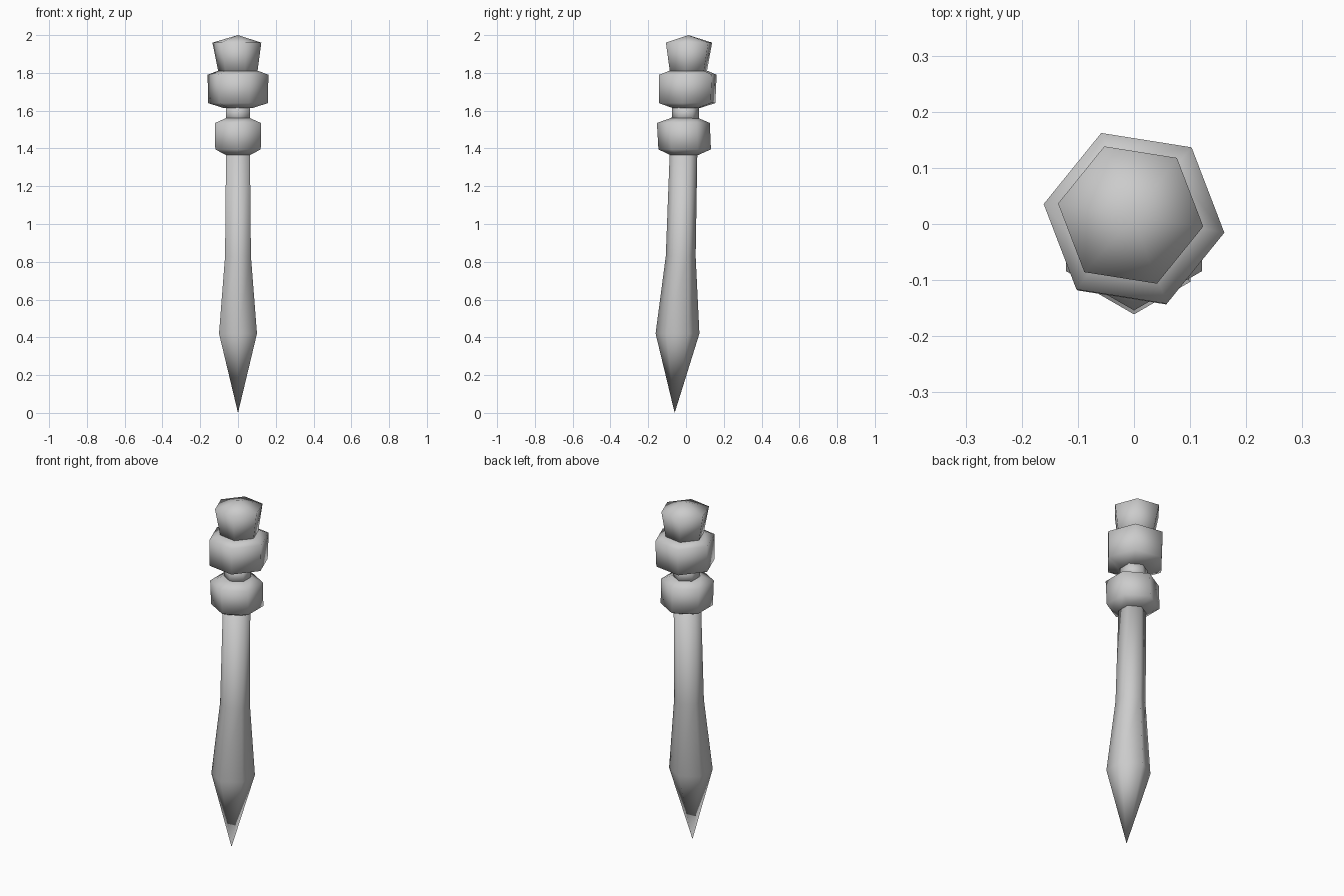
import bpy, bmesh
from math import cos, sin, pi, radians

old = bpy.data.objects.get("Cube")
if old:
    bpy.data.objects.remove(old, do_unlink=True)

grey = bpy.data.materials.new("plain grey")
grey.use_nodes = True
colour = (0.6, 0.6, 0.6, 1.0)
grey.diffuse_color = colour
grey.node_tree.nodes["Principled BSDF"].inputs["Base Color"].default_value = colour


def six_sided(name, levels, turn):
    """Loft hexagons through levels of (radius, x, y, z); zero radius is a point."""
    bm = bmesh.new()
    rings = []
    for r, x, y, z in levels:
        if r == 0:
            rings.append([bm.verts.new((x, y, z))] * 6)
        else:
            angles = [radians(turn) + i * pi / 3 for i in range(6)]
            rings.append([bm.verts.new((x + r * cos(a), y + r * sin(a), z)) for a in angles])
    for low, high in zip(rings, rings[1:]):
        for i in range(6):
            j = (i + 1) % 6
            corners = dict.fromkeys([low[i], low[j], high[j], high[i]])
            bm.faces.new(list(corners))
    # Close any open ends
    for ring, r in ((rings[0], levels[0][0]), (rings[-1], levels[-1][0])):
        if r:
            bm.faces.new(ring)
    bmesh.ops.recalc_face_normals(bm, faces=bm.faces)
    for f in bm.faces:
        f.smooth = True
    mesh = bpy.data.meshes.new(name)
    bm.to_mesh(mesh)
    bm.free()
    mesh.materials.append(grey)
    obj = bpy.data.objects.new(name, mesh)
    bpy.context.collection.objects.link(obj)
    return obj


# Leaning shaft with a swollen, pointed lower end
six_sided("pointed_shaft", [
    (0, 0, -0.06, 0), (0.116, 0, -0.045, 0.42), (0.079, 0, -0.028, 0.83),
    (0.073, 0, -0.013, 1.38)], 30)

# Lower collar
six_sided("lower_collar", [
    (0.074, 0, -0.01, 1.365), (0.139, 0, -0.007, 1.395),
    (0.14, 0, -0.014, 1.535), (0.075, 0, -0.008, 1.56)], 30)

# Narrow neck between the collars
six_sided("neck", [(0.072, 0, -0.004, 1.54), (0.072, 0, -0.002, 1.63)], 30)

# Upper collar, twisted against the lower one
six_sided("upper_collar", [
    (0.075, 0, 0.002, 1.613), (0.16, 0, 0.006, 1.64),
    (0.163, 0, 0.01, 1.79), (0.11, 0, 0.012, 1.81)], -9)

# Flared pommel with a shallow peak
six_sided("pommel", [
    (0.102, 0, 0.012, 1.79), (0.131, -0.006, 0.016, 1.96),
    (0, 0, 0.012, 2.0)], -9)
